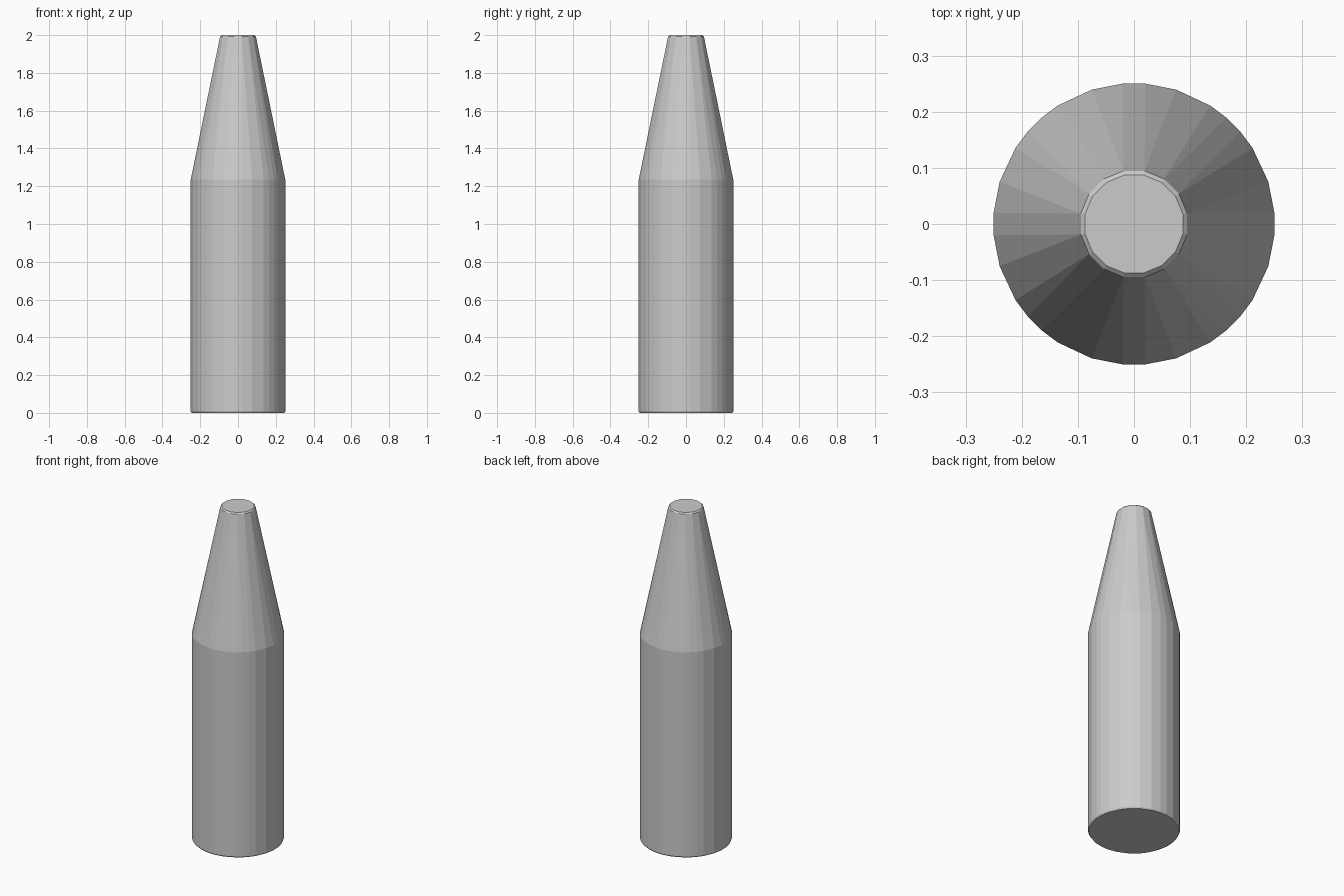
import bpy, bmesh, math

if "Cube" in bpy.data.objects:
    bpy.data.objects.remove(bpy.data.objects["Cube"])

bm = bmesh.new()

# slightly uneven facets, repeated in each quadrant
quadrant = [4.6, 17.4, 32.7, 41.0, 49.0, 57.3, 72.6, 85.4]
wide = [math.radians(a + 90 * q) for q in range(4) for a in quadrant]
narrow = [math.radians(11.25 + 22.5 * i) for i in range(16)]


def ring(angles, radius, z):
    return [bm.verts.new((radius * math.cos(a), radius * math.sin(a), z)) for a in angles]


def band(a, b):
    n = len(a)
    for i in range(n):
        j = (i + 1) % n
        bm.faces.new((a[i], a[j], b[j], b[i]))


# straight body with a tiny bottom bevel
base = ring(wide, 0.246, 0.0)
lower = ring(wide, 0.251, 0.008)
shoulder = ring(wide, 0.251, 1.235)
band(base, lower)
band(lower, shoulder)

# tapered nose, two body facets for each tip facet
tip = ring(narrow, 0.0965, 1.993)
cap = ring(narrow, 0.089, 2.0)
for i in range(16):
    a, b, c = (shoulder[(2 * i + k) % 32] for k in range(3))
    bm.faces.new((a, b, tip[i]))
    bm.faces.new((b, c, tip[(i + 1) % 16], tip[i]))
band(tip, cap)

# closed ends
bm.faces.new(cap)
bm.faces.new(base[::-1])
bmesh.ops.recalc_face_normals(bm, faces=bm.faces[:])

mesh = bpy.data.meshes.new("tapered_body")
bm.to_mesh(mesh)
bm.free()
bpy.context.collection.objects.link(bpy.data.objects.new("tapered_body", mesh))
